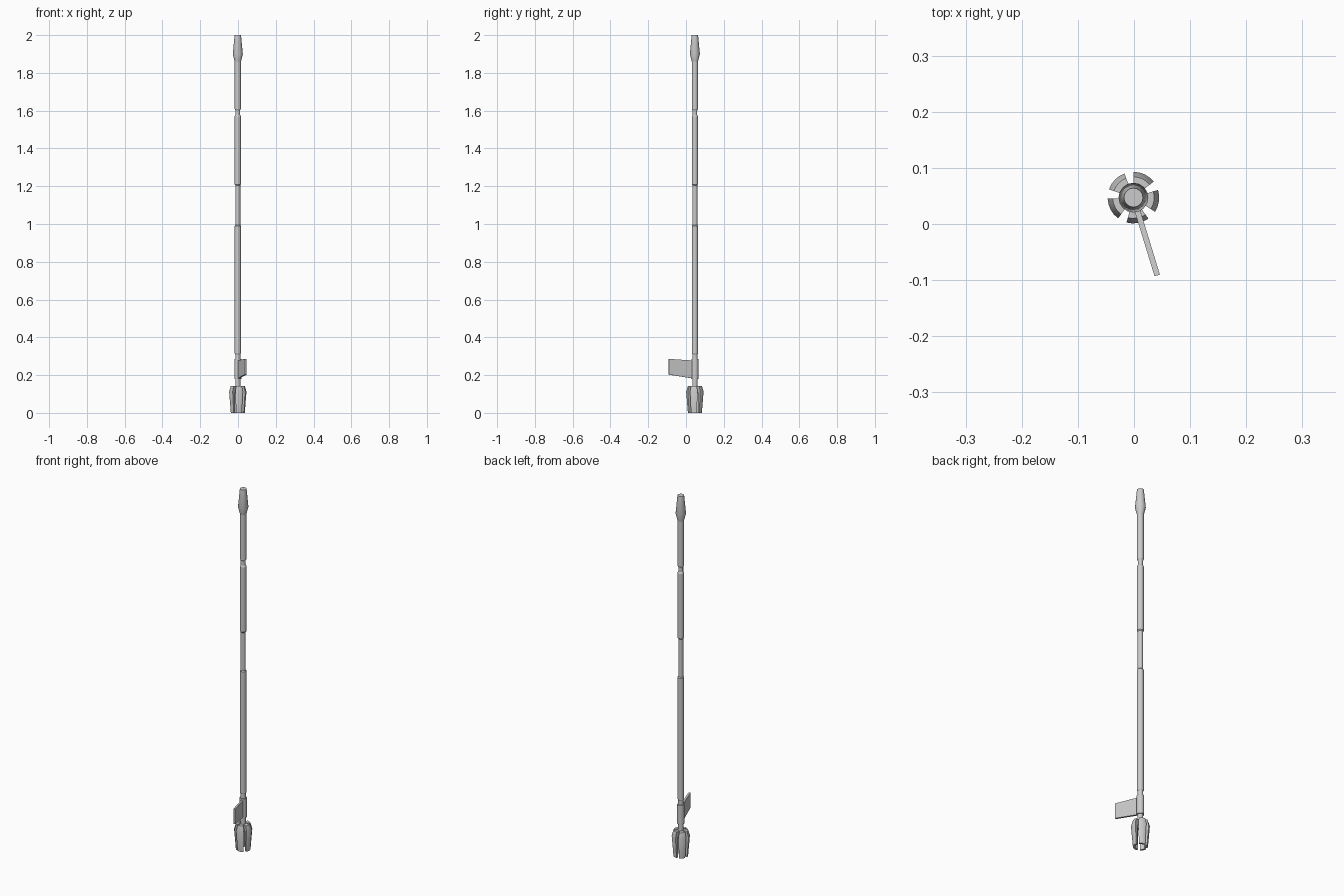
import bpy, bmesh
from math import sin, cos, radians, pi
from mathutils import Vector

if "Cube" in bpy.data.objects:
    bpy.data.objects.remove(bpy.data.objects["Cube"])

CX, CY = -0.001, 0.047   # axis of the rod


def finish(bm, name, smooth=True):
    bmesh.ops.recalc_face_normals(bm, faces=bm.faces)
    me = bpy.data.meshes.new(name)
    bm.to_mesh(me)
    bm.free()
    ob = bpy.data.objects.new(name, me)
    bpy.context.collection.objects.link(ob)
    ob.location = (CX, CY, 0)
    if smooth:
        bpy.ops.object.select_all(action='DESELECT')
        ob.select_set(True)
        bpy.context.view_layer.objects.active = ob
        bpy.ops.object.shade_smooth_by_angle(angle=radians(25))
    return ob


def lathe(name, profile, sides=16):
    """Closed turned solid from (radius, z) points."""
    bm = bmesh.new()
    rings = [[bm.verts.new((r * cos(2 * pi * i / sides), r * sin(2 * pi * i / sides), z))
              for i in range(sides)] for r, z in profile]
    for a, b in zip(rings, rings[1:]):
        for i in range(sides):
            j = (i + 1) % sides
            bm.faces.new((a[i], a[j], b[j], b[i]))
    bm.faces.new(rings[0][::-1])
    bm.faces.new(rings[-1])
    return finish(bm, name)


def sector(name, profile, middle, width, steps=4):
    """Closed (radius, z) profile swept through part of a turn."""
    bm = bmesh.new()
    rings = []
    for k in range(steps + 1):
        a = radians(middle + width * (k / steps - 0.5))
        rings.append([bm.verts.new((r * cos(a), r * sin(a), z)) for r, z in profile])
    n = len(profile)
    for a, b in zip(rings, rings[1:]):
        for i in range(n):
            j = (i + 1) % n
            bm.faces.new((a[i], a[j], b[j], b[i]))
    bm.faces.new(rings[0])
    bm.faces.new(rings[-1][::-1])
    return finish(bm, name)


# stepped rod with narrow necks and a flared tip
lathe("shaft", [
    (0.0135, 0.10), (0.0135, 0.31), (0.0165, 0.315), (0.0165, 0.99),
    (0.013, 0.995), (0.013, 1.205), (0.0165, 1.21), (0.0165, 1.57),
    (0.0125, 1.578), (0.0125, 1.602), (0.0165, 1.61), (0.0165, 1.86)])
lathe("tip", [(0.0165, 1.86), (0.0265, 1.90), (0.017, 2.0)])

# collar that carries the fin
lathe("collar", [(0.0185, 0.18), (0.0185, 0.285)])

# five prongs around the foot
prong = [(0.037, 0), (0.046, 0.112), (0.037, 0.143), (0.012, 0.143),
         (0.012, 0.12), (0.026, 0.105), (0.026, 0)]
for i in range(5):
    sector(f"prong_{i + 1}", prong, -80 + 72 * i, 51)

# tapered fin pointing outward from the collar
bm = bmesh.new()
d = radians(-73)
out, side = Vector((cos(d), sin(d), 0)), Vector((-sin(d), cos(d), 0))
outline = [(0.01, 0.182), (0.145, 0.203), (0.145, 0.286), (0.01, 0.277)]
faces = [[bm.verts.new(out * r + side * s + Vector((0, 0, z))) for r, z in outline]
         for s in (-0.005, 0.005)]
bm.faces.new(faces[0])
bm.faces.new(faces[1][::-1])
for i in range(4):
    j = (i + 1) % 4
    bm.faces.new((faces[0][i], faces[0][j], faces[1][j], faces[1][i]))
finish(bm, "fin", smooth=False)
